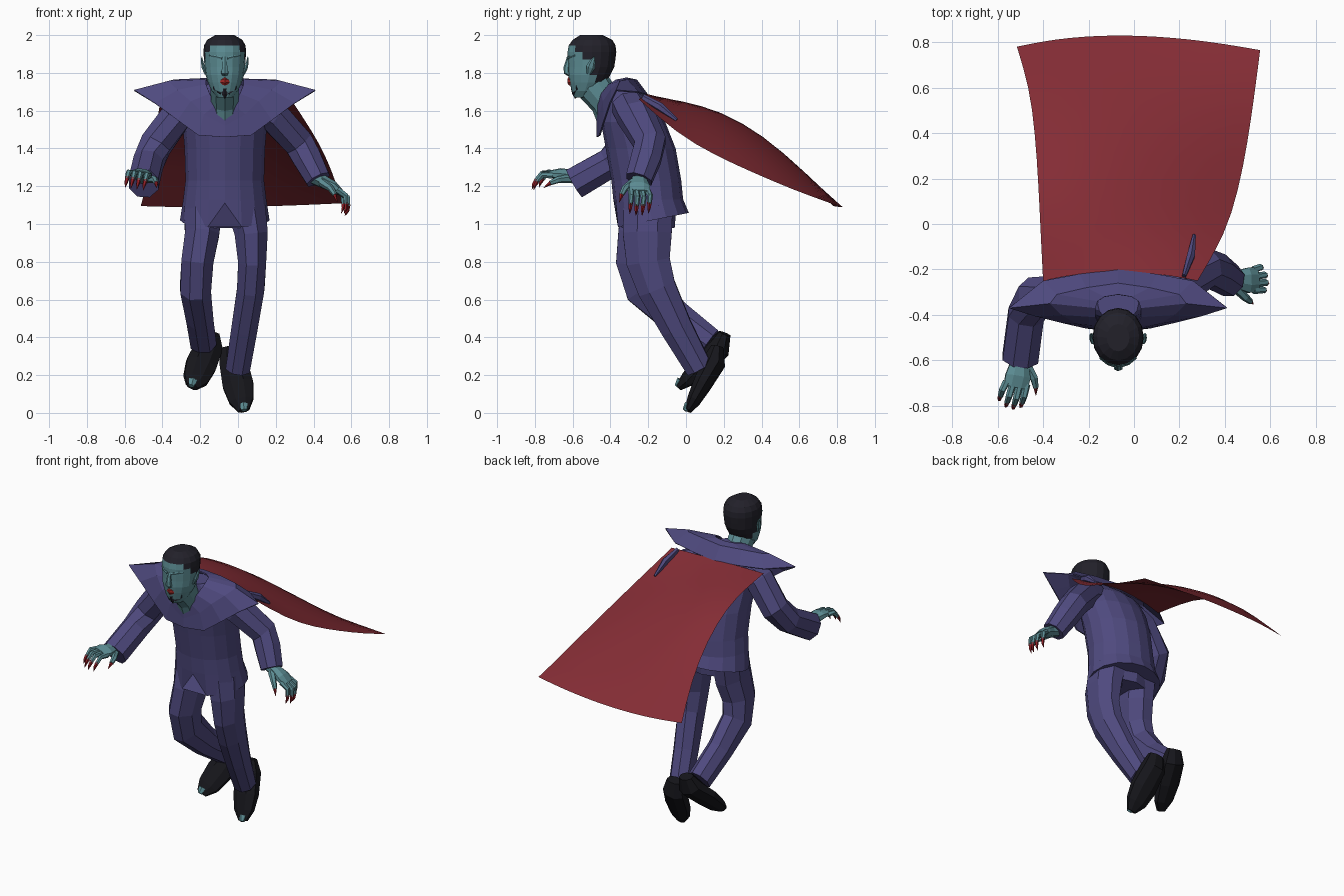
import bpy, bmesh, math
from mathutils import Vector as V

def material(name, r, g, b):
    m = bpy.data.materials.new(name)
    m.diffuse_color = (r, g, b, 1)
    return m

PURPLE = material("purple cloth", .078, .068, .212)
RED = material("red cape cloth", .235, .026, .036)
TEAL = material("teal skin", .110, .270, .300)
HAIR = material("black hair", .016, .015, .023)
SHOE = material("black leather", .008, .008, .011)
MOUTH = material("mouth red", .40, .025, .022)
NAIL = material("dark red nail", .27, .012, .018)
CX = -.07  # body centre line

def make(name, verts, faces, mats):
    me = bpy.data.meshes.new(name)
    bm = bmesh.new()
    vs = [bm.verts.new(v) for v in verts]
    for f in faces:
        bm.faces.new([vs[i] for i in f])
    bmesh.ops.recalc_face_normals(bm, faces=bm.faces[:])
    bm.to_mesh(me)
    bm.free()
    for m in mats:
        me.materials.append(m)
    ob = bpy.data.objects.new(name, me)
    bpy.context.collection.objects.link(ob)
    return ob

def skin(name, rings, mats):
    """Joins closed rings of points and caps both ends."""
    n = len(rings[0])
    faces = [(r*n+i, r*n+(i+1) % n, (r+1)*n+(i+1) % n, (r+1)*n+i)
             for r in range(len(rings)-1) for i in range(n)]
    faces += [tuple(range(n)), tuple(range((len(rings)-1)*n, len(rings)*n))]
    return make(name, [p for r in rings for p in r], faces, mats)

def tube(name, pts, mat, sides=8, ref=(0, 1, 0)):
    """pts: (x, y, z, radius across, radius deep)."""
    P = [V(p[:3]) for p in pts]
    rings = []
    for k, p in enumerate(pts):
        t = (P[min(k+1, len(P)-1)] - P[max(k-1, 0)]).normalized()
        a = t.cross(V(ref)).normalized()
        b = a.cross(t)
        rings.append([P[k] + a*p[3]*math.cos(w) + b*p[4]*math.sin(w)
                      for w in (2*math.pi*(i+.5)/sides for i in range(sides))])
    return skin(name, rings, [mat])

def stack(name, levels, sides, mats):
    """levels: (centre y, z, rx, ry), one vertex at the front."""
    return skin(name, [[V((CX + rx*math.sin(w), cy - ry*math.cos(w), z))
                for w in (2*math.pi*i/sides for i in range(sides))]
                for cy, z, rx, ry in levels], mats)

# jacket with sloping hem and front slit
jacket = stack("jacket", [(-.18, 1.02, .237, .195), (-.20, 1.13, .22, .185), (-.21, 1.23, .208, .185),
    (-.24, 1.40, .213, .185), (-.28, 1.54, .225, .17), (-.30, 1.65, .21, .12), (-.35, 1.74, .09, .08)], 16, [PURPLE])
for v in jacket.data.vertices:
    if v.co.z < 1.03:
        v.co.z += (v.co.y + .18)*.2
        if abs(v.co.x - CX) < .02 and v.co.y < -.3:
            v.co.z += .13

# wide pointed collar: inner, ridge and outer outline, mirrored
inner = [(0, -.475, 1.57), (.05, -.47, 1.63), (.08, -.45, 1.69), (.10, -.41, 1.74),
         (.10, -.37, 1.765), (.09, -.34, 1.77), (.06, -.32, 1.775), (0, -.31, 1.775)]
ridge = [(0, -.475, 1.52), (.11, -.46, 1.58), (.18, -.44, 1.65), (.25, -.40, 1.71),
         (.30, -.35, 1.757), (.27, -.31, 1.765), (.14, -.28, 1.768), (0, -.26, 1.765)]
outer = [(0, -.475, 1.46), (.14, -.46, 1.47), (.25, -.435, 1.55), (.37, -.405, 1.64),
         (.48, -.37, 1.71), (.33, -.25, 1.70), (.17, -.22, 1.69), (0, -.20, 1.685)]
full = [[(CX+x, y, z) for x, y, z in r] + [(CX-x, y, z) for x, y, z in r[-2:0:-1]]
        for r in (inner, ridge, outer)]
n = len(full[0])
collar = make("collar", sum(full, []), [(k*n+i, k*n+(i+1) % n, (k+1)*n+(i+1) % n, (k+1)*n+i)
              for k in range(2) for i in range(n)], [PURPLE])
collar.modifiers.new("thickness", "SOLIDIFY").thickness = .008

# flying cape: left edge, middle and right edge
left = [(-.40, -.25, 1.67), (-.41, -.05, 1.65), (-.42, .17, 1.605), (-.435, .40, 1.475), (-.46, .60, 1.29), (-.515, .78, 1.095)]
mid = [(-.07, -.21, 1.69), (-.05, 0, 1.625), (-.03, .20, 1.545), (-.01, .42, 1.42), (0, .63, 1.26), (-.03, .83, 1.09)]
right = [(.28, -.25, 1.66), (.40, -.05, 1.48), (.46, .15, 1.365), (.50, .36, 1.27), (.53, .57, 1.18), (.555, .765, 1.11)]
cols = 9
pts = []
for l, m, r in zip(left, mid, right):
    for i in range(cols):
        u = i/(cols-1)
        pts.append(V(l)*(1-u)*(1-2*u) + V(m)*4*u*(1-u) + V(r)*u*(2*u-1))
cape = make("cape", pts, [(j*cols+i, j*cols+i+1, (j+1)*cols+i+1, (j+1)*cols+i)
            for j in range(len(left)-1) for i in range(cols-1)], [RED])
sub = cape.modifiers.new("smooth", "SUBSURF")
sub.levels = sub.render_levels = 1
sub.boundary_smooth = "PRESERVE_CORNERS"
cape.data.polygons.foreach_set("use_smooth", [True]*len(cape.data.polygons))
tube("shoulder_fold", [(.22, -.23, 1.67, .01, .02), (.25, -.14, 1.62, .02, .025), (.265, -.05, 1.55, .008, .01)],
     PURPLE, 6, (0, 0, 1))

# sleeves
tube("right_sleeve", [(.08, -.30, 1.63, .08, .10), (.18, -.27, 1.58, .09, .105), (.32, -.19, 1.43, .085, .09),
     (.365, -.21, 1.35, .082, .085), (.425, -.25, 1.235, .07, .075)], PURPLE)
tube("left_sleeve", [(-.22, -.31, 1.63, .10, .08), (-.32, -.32, 1.58, .10, .09), (-.435, -.32, 1.42, .09, .09),
     (-.475, -.40, 1.325, .085, .085), (-.50, -.59, 1.215, .09, .085)], PURPLE, 8, (1, 0, 0))

# hands with clawed fingers
def hand(name, wrist, f, s):
    f, s, w = V(f).normalized(), V(s).normalized(), V(wrist)
    u = f.cross(s)
    if u.z < 0:
        u = -u
    def at(a, b, c, r1, r2):
        return (*(w + f*a + s*b + u*c), r1, r2)
    tube(name+"_palm", [at(-.04, 0, 0, .04, .045), at(.02, 0, .01, .035, .045),
         at(.07, 0, .02, .03, .06), at(.12, -.005, .02, .018, .058)], TEAL, 8, s)
    for k in range(4):
        o = .043 - .03*k
        e = (0, .012, .006, -.018)[k]
        o2 = o*1.1 - .01
        tube(f"{name}_finger_{k}", [at(.10, o, .018, .018, .017), at(.155+e, o2, .02, .016, .015),
             at(.185+e, o2, -.015, .012, .012)], TEAL, 6, s)
        tube(f"{name}_nail_{k}", [at(.18+e, o2, -.008, .013, .013), at(.198+e, o2, -.035, .009, .009),
             at(.206+e, o2, -.062, .001, .001)], NAIL, 5, s)
    tube(name+"_thumb", [at(.01, .03, 0, .024, .024), at(.07, .075, 0, .018, .018),
         at(.11, .09, -.015, .013, .013)], TEAL, 6, u)
    tube(name+"_thumb_nail", [at(.105, .088, -.013, .013, .013), at(.145, .098, -.04, .001, .001)], NAIL, 5, u)

hand("left_hand", (-.505, -.60, 1.245), (-.12, -1, 0), (1, -.12, -.15))
hand("right_hand", (.435, -.245, 1.225), (.72, -.05, -.55), (0, -1, .09))

# trousers
tube("pelvis", [(CX, -.20, 1.10, .19, .15), (CX, -.20, .98, .17, .14)], PURPLE, 10)
tube("right_trouser", [(.045, -.20, 1.08, .11, .14), (.07, -.205, .95, .095, .14), (.075, -.20, .80, .08, .125),
     (.068, -.155, .66, .078, .11), (.035, -.05, .45, .075, .09), (0, .07, .235, .07, .075)], PURPLE)
tube("left_trouser", [(-.185, -.20, 1.08, .11, .14), (-.19, -.225, .95, .098, .145), (-.215, -.25, .80, .092, .13),
     (-.225, -.215, .66, .088, .12), (-.205, -.06, .51, .078, .095), (-.185, .125, .375, .075, .08)], PURPLE)

# shoes pointing down, with exposed toe tips
tube("right_shoe", [(-.035, .165, .35, .055, .035), (-.025, .15, .27, .08, .065), (0, .085, .15, .088, .052),
     (.018, .04, .065, .07, .038), (.03, .01, .012, .032, .02)], SHOE)
tube("left_shoe", [(-.145, .205, .42, .05, .035), (-.155, .175, .345, .08, .065), (-.195, .085, .255, .088, .052),
     (-.225, .01, .18, .072, .038), (-.245, -.035, .14, .035, .02)], SHOE)
tube("right_toe", [(.03, .015, .04, .026, .026), (.034, -.008, .014, .016, .012)], TEAL, 6)
tube("left_toe", [(-.24, -.025, .17, .026, .026), (-.247, -.05, .142, .016, .012)], TEAL, 6)

# neck and head, hair coloured by position
tube("neck", [(CX, -.39, 1.55, .06, .08), (CX, -.42, 1.64, .075, .085), (CX, -.49, 1.73, .08, .095),
     (CX, -.50, 1.77, .075, .085)], TEAL, 10)
head = stack("head", [(-.55, 1.67, .04, .04), (-.535, 1.705, .07, .07), (-.52, 1.75, .09, .097),
    (-.512, 1.79, .102, .112), (-.502, 1.83, .107, .122), (-.50, 1.87, .110, .126), (-.498, 1.91, .113, .129),
    (-.497, 1.945, .110, .124), (-.495, 1.975, .093, .105), (-.50, 2.0, .05, .06)], 16, [TEAL, HAIR])
for p in head.data.polygons:
    c = p.center
    p.material_index = int(c.z > 1.955 or (c.z > 1.92 and c.y > -.59) or (c.z > 1.86 and c.y > -.53)
                           or (c.z > 1.80 and c.y > -.50) or (c.z > 1.73 and c.y > -.46))
tube("nose", [(CX, -.618, 1.885, .010, .012), (CX, -.632, 1.83, .016, .016), (CX, -.632, 1.802, .022, .016),
     (CX, -.615, 1.79, .016, .01)], TEAL, 6)
tube("mouth", [(CX-.042, -.590, 1.755, .008, .010), (CX, -.612, 1.757, .026, .018),
     (CX+.042, -.590, 1.755, .008, .010)], MOUTH, 8, (0, 1, 0))
tube("goatee", [(CX, -.60, 1.72, .018, .010), (CX, -.590, 1.69, .018, .012), (CX, -.585, 1.665, .004, .004)], HAIR, 6)
for side, sx in (("left", -1), ("right", 1)):
    tube(side+"_brow", [(CX+sx*.015, -.625, 1.878, .008, .006), (CX+sx*.045, -.615, 1.886, .008, .006),
         (CX+sx*.08, -.588, 1.892, .005, .005)], TEAL, 6)
    tube(side+"_chin_beard", [(CX+sx*.058, -.578, 1.745, .006, .008), (CX+sx*.055, -.575, 1.715, .007, .008),
         (CX+sx*.02, -.594, 1.69, .006, .006)], HAIR, 5)
    tube(side+"_ear", [(CX+sx*.100, -.515, 1.795, .008, .012), (CX+sx*.114, -.505, 1.83, .010, .024),
         (CX+sx*.120, -.495, 1.86, .007, .016), (CX+sx*.122, -.485, 1.885, .002, .003)], TEAL, 6)
